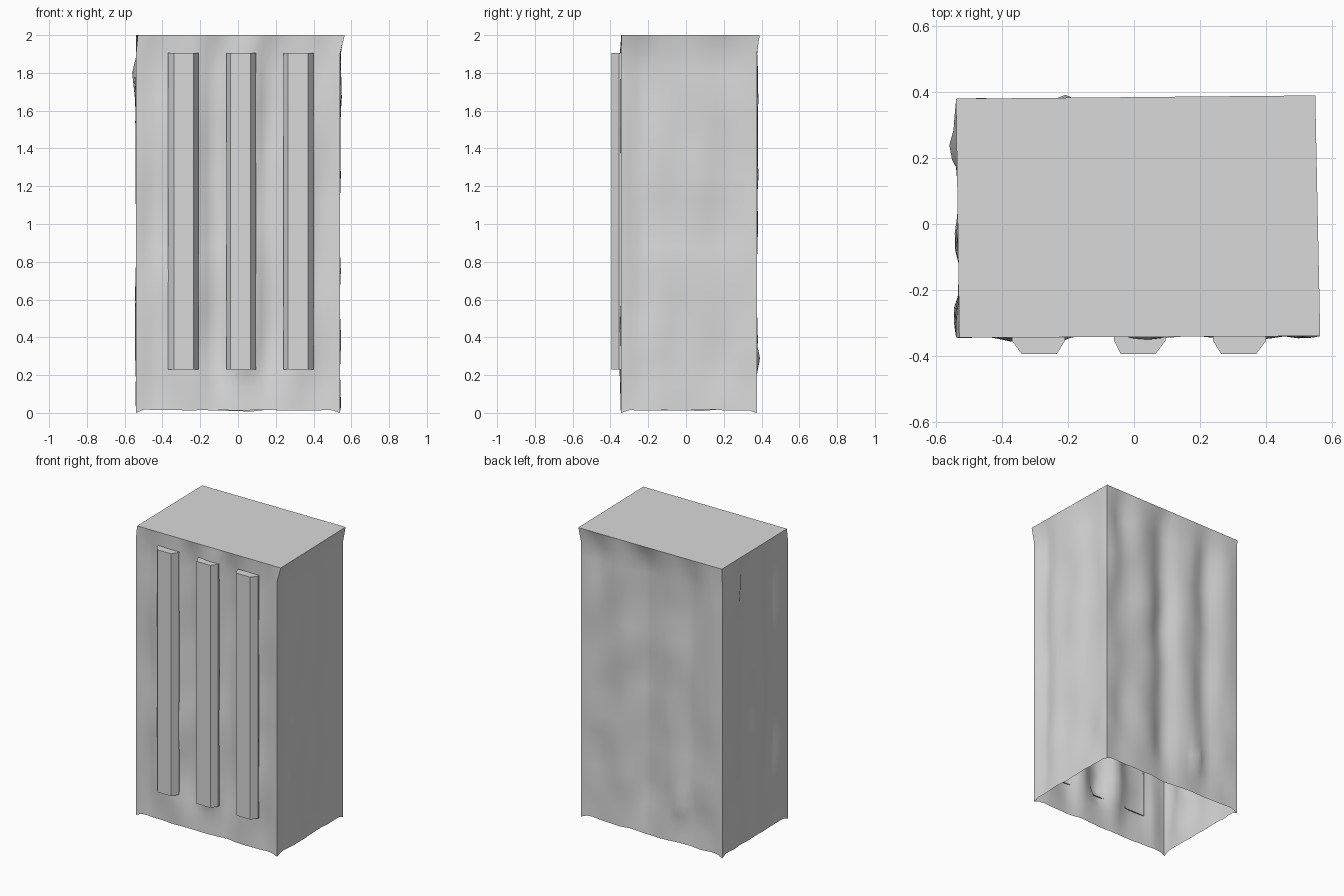
import bpy, bmesh, math
from mathutils import Vector, noise

if "Cube" in bpy.data.objects:
    bpy.data.objects.remove(bpy.data.objects["Cube"])

grey = bpy.data.materials.new("light_grey")
grey.diffuse_color = (0.7, 0.7, 0.7, 1)
grey.use_nodes = True
grey.node_tree.nodes["Principled BSDF"].inputs["Base Color"].default_value = grey.diffuse_color


def finish(bm, name, smooth):
    me = bpy.data.meshes.new(name)
    bm.to_mesh(me)
    bm.free()
    me.materials.append(grey)
    ob = bpy.data.objects.new(name, me)
    bpy.context.collection.objects.link(ob)
    if smooth:
        bpy.ops.object.select_all(action='DESELECT')
        ob.select_set(True)
        bpy.context.view_layer.objects.active = ob
        bpy.ops.object.shade_smooth_by_angle(angle=math.radians(60))
    return ob


# Corners of the case, counter-clockwise from front left: body and lid
body = [(-0.54, -0.345), (0.54, -0.345), (0.54, 0.375), (-0.54, 0.375)]
lid = [(-0.53, -0.345), (0.565, -0.34), (0.55, 0.39), (-0.54, 0.38)]
# Vertical grooves per wall: (position along wall axis, half width, depth)
grooves = [
    [(-0.12, 0.07, 0.04), (0.17, 0.07, 0.04), (-0.45, 0.05, 0.015), (0.46, 0.05, 0.015)],
    [(-0.24, 0.06, 0.02), (0.2, 0.12, 0.012)],
    [(0.05, 0.09, 0.045), (-0.29, 0.08, 0.03), (0.4, 0.1, 0.015)],
    [(0.1, 0.09, 0.025), (-0.16, 0.08, 0.025)],
]
# Outward dents: (wall, position, height, size)
bumps = [(0, 0.02, 0.28, 0.04), (2, -0.22, 0.27, 0.03), (3, 0.22, 1.78, 0.025),
         (3, -0.15, 0.25, 0.025)]
rows = [0.015, 0.07, 0.14, 0.21, 0.29, 0.38, 0.5, 0.62, 0.75, 0.88, 1.0,
        1.13, 1.26, 1.4, 1.54, 1.67, 1.8, 1.9, 2.0]
steps = [26, 16, 26, 16]
outward = [(0, -1), (1, 0), (0, 1), (-1, 0)]

# Crumpled case: open below, closed lid
bm = bmesh.new()
rings = []
for z in rows:
    ring = []
    top = z > 1.99
    for w in range(4):
        pts = lid if top else body
        a, b = Vector(pts[w]), Vector(pts[(w + 1) % 4])
        n = Vector(outward[w])
        for i in range(steps[w]):
            p = a.lerp(b, i / steps[w])
            s = p.x if w % 2 == 0 else p.y
            if i and not top:
                edge = min(1, min((p - a).length, (p - b).length) / 0.08)
                fade = min(1, (2 - z) / 0.12)
                d = -sum(g * math.exp(-((s - c) / h) ** 2) for c, h, g in grooves[w])
                # grooves die out towards the bottom edge
                d *= min(1, 0.2 + z / 0.35)
                d += 0.02 * noise.noise(Vector((p.x * 5, p.y * 5, z * 3.5))) * min(1, 0.4 + z / 0.3)
                for bw, c, bz, g in bumps:
                    if bw == w:
                        d += g * math.exp(-((s - c) / 0.04) ** 2 - ((z - bz) / 0.06) ** 2)
                p = p + n * d * edge * fade
            dz = 0.012 * noise.noise(Vector((p.x * 9, p.y * 9, 3))) if z < 0.05 and i else 0
            if not i and z < 0.05:
                dz = -0.015
            ring.append(bm.verts.new((p.x, p.y, max(0, z + dz))))
    rings.append(ring)
n = len(rings[0])
for lo, hi in zip(rings, rings[1:]):
    for i in range(n):
        j = (i + 1) % n
        bm.faces.new((lo[i], lo[j], hi[j], hi[i]))
bm.faces.new(rings[-1])
finish(bm, "crumpled_case", True)


# Three tapered ribs on the front, open at the back where they meet the case
def rib(name, base_l, face_l, face_r, base_r):
    bm = bmesh.new()
    sec = [(base_l, -0.34), (base_l, -0.355), (face_l, -0.395),
           (face_r, -0.395), (base_r, -0.355), (base_r, -0.34)]
    lo = [bm.verts.new((x, y, 0.23)) for x, y in sec]
    hi = [bm.verts.new((x, y, 1.905)) for x, y in sec]
    for i in range(5):
        bm.faces.new((lo[i], lo[i + 1], hi[i + 1], hi[i]))
    bm.faces.new(lo[::-1])
    bm.faces.new(hi)
    finish(bm, name, False)


rib("left_rib", -0.37, -0.34, -0.235, -0.21)
rib("middle_rib", -0.06, -0.04, 0.065, 0.095)
rib("right_rib", 0.24, 0.265, 0.37, 0.40)
